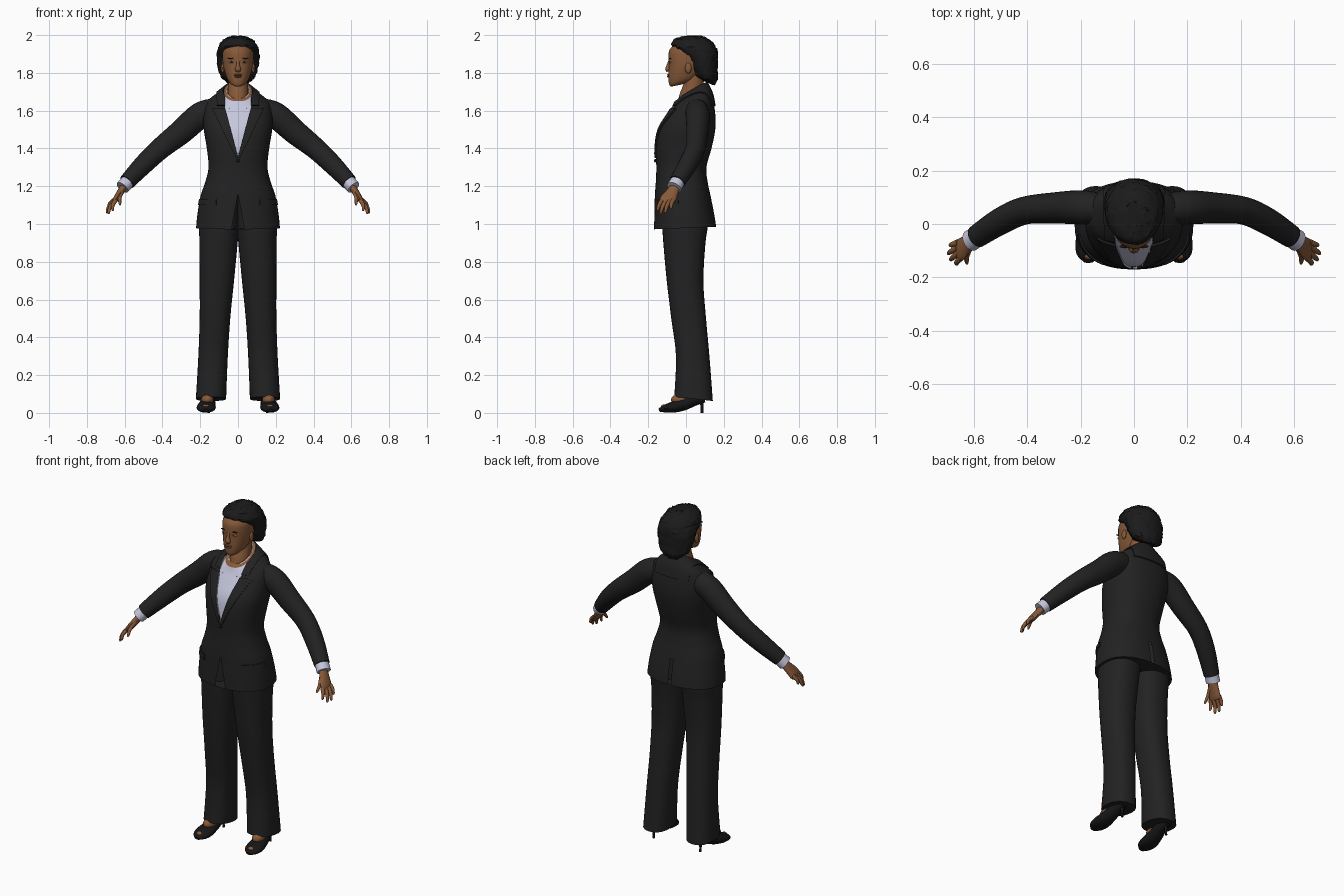
import bpy, bmesh, math, random
from mathutils import Vector

random.seed(4)
if "Cube" in bpy.data.objects:
    bpy.data.objects.remove(bpy.data.objects["Cube"])
made = []


def material(name, rgb):
    m = bpy.data.materials.new(name)
    m.use_nodes = True
    m.diffuse_color = (*rgb, 1)
    bsdf = m.node_tree.nodes["Principled BSDF"]
    bsdf.inputs["Base Color"].default_value = (*rgb, 1)
    bsdf.inputs["Roughness"].default_value = 0.8
    return m


SUIT = material("charcoal suit", (0.016, 0.016, 0.017))
SHIRT = material("pale shirt", (0.56, 0.57, 0.72))
SKIN = material("brown skin", (0.24, 0.1, 0.04))
HAIR = material("black hair", (0.011, 0.011, 0.011))
SHOE = material("black leather", (0.008, 0.008, 0.009))
LIPS = material("lip brown", (0.17, 0.06, 0.04))
EYE = material("eye white", (0.45, 0.4, 0.36))


def finish(name, bm, mats, mirror=False, thick=0):
    bmesh.ops.recalc_face_normals(bm, faces=bm.faces)
    mesh = bpy.data.meshes.new(name)
    bm.to_mesh(mesh)
    bm.free()
    for m in mats:
        mesh.materials.append(m)
    ob = bpy.data.objects.new(name, mesh)
    bpy.context.collection.objects.link(ob)
    if thick:
        ob.modifiers.new("Thickness", "SOLIDIFY").thickness = thick
    if mirror:
        ob.modifiers.new("Mirror", "MIRROR")
    made.append(ob)
    return ob


def smooth(rows, n=4):
    """Catmull-Rom interpolation of rows of numbers."""
    out = []
    for i in range(len(rows) - 1):
        p0, p1, p2 = rows[max(i - 1, 0)], rows[i], rows[i + 1]
        p3 = rows[min(i + 2, len(rows) - 1)]
        for k in range(n):
            t = k / n
            out.append([b + 0.5 * t * (c - a + t * (2 * a - 5 * b + 4 * c - d + t * (3 * (b - c) + d - a)))
                        for a, b, c, d in zip(p0, p1, p2, p3)])
    return out + [list(rows[-1])]


def loft(rings, caps=True, closed=True):
    bm = bmesh.new()
    vs = [[bm.verts.new(p) for p in r] for r in rings]
    n = len(rings[0])
    for a, b in zip(vs, vs[1:]):
        for i in range(n if closed else n - 1):
            j = (i + 1) % n
            bm.faces.new((a[i], a[j], b[j], b[i]))
    if caps:
        bm.faces.new(vs[0][::-1])
        bm.faces.new(vs[-1])
    return bm


def stack(rows, sides=32, power=2.0, n=4):
    """Rings up z; each row is front z, back z, centre x, half width, front y, back y."""
    rings = []
    for zf, zb, cx, hw, yf, yb in smooth(rows, n):
        ring = []
        for i in range(sides):
            a = 2 * math.pi * i / sides
            c, s = math.cos(a), math.sin(a)
            c = math.copysign(abs(c) ** (2 / power), c)
            s = math.copysign(abs(s) ** (2 / power), s)
            ring.append((cx + hw * c, (yf + yb) / 2 + s * (yb - yf) / 2, zf + (zb - zf) * (s + 1) / 2))
        rings.append(ring)
    return loft(rings)


def tube(rows, side=(0, 1, 0), sides=16, n=4):
    """Tube along a path; each row is x, y, z, radius along side, radius across."""
    rows = smooth(rows, n)
    pts = [Vector(r[:3]) for r in rows]
    rings = []
    for i, (p, r) in enumerate(zip(pts, rows)):
        d = (pts[min(i + 1, len(pts) - 1)] - pts[max(i - 1, 0)]).normalized()
        u = Vector(side)
        u = (u - d * u.dot(d)).normalized()
        v = d.cross(u)
        angles = [2 * math.pi * k / sides for k in range(sides)]
        rings.append([p + u * r[3] * math.cos(a) + v * r[4] * math.sin(a) for a in angles])
    return loft(rings)


def blob(name, centre, radii, mat, mirror=False):
    bm = bmesh.new()
    bmesh.ops.create_uvsphere(bm, u_segments=16, v_segments=10, radius=1)
    for v in bm.verts:
        v.co = Vector(c + r * q for c, r, q in zip(centre, radii, v.co))
    return finish(name, bm, [mat], mirror)


def cut(bm, x0, z0, x1, z1):
    """Slice along a line in the front plane, on both sides."""
    for s in (1, -1):
        bmesh.ops.bisect_plane(bm, geom=bm.verts[:] + bm.edges[:] + bm.faces[:], dist=1e-5,
                               plane_co=(s * x0, 0, z0), plane_no=(s * (z1 - z0), 0, x0 - x1))
    bm.normal_update()


def raise_faces(bm, rule, height):
    faces = [f for f in bm.faces if f.material_index == 0 and rule(f.calc_center_median(), f.normal)]
    if not faces:
        return
    new = bmesh.ops.extrude_face_region(bm, geom=faces)["geom"]
    bm.normal_update()
    for v in [g for g in new if isinstance(g, bmesh.types.BMVert)]:
        v.co += v.normal * height
    bm.normal_update()


# Jacket body with the shirt showing in the neckline
bm = stack([(.972, .985, 0, .222, -.17, .16), (1.05, 1.05, 0, .215, -.168, .15),
            (1.15, 1.15, 0, .198, -.165, .13), (1.22, 1.22, 0, .174, -.16, .115),
            (1.3, 1.3, 0, .156, -.157, .108), (1.4, 1.4, 0, .165, -.16, .135),
            (1.5, 1.5, 0, .181, -.145, .155), (1.58, 1.58, 0, .182, -.1, .155),
            (1.615, 1.67, 0, .165, -.078, .142), (1.635, 1.715, 0, .12, -.068, .126),
            (1.65, 1.75, 0, .075, -.062, .108)], sides=48, power=2.3)
bm.faces.ensure_lookup_table()
bm.faces[-1].material_index = 2
bmesh.ops.recalc_face_normals(bm, faces=bm.faces)
for line in ((0, 1.36, .07, 1.62), (.07, 1.6, .07, 1.7), (.01, 1.35, .135, 1.61),
             (0, 1.61, 1, 1.61), (0, 1.625, 1, 1.625), (.11, 1.6, .11, 1.7),
             (0, 1.16, .035, .97), (.01, 1, .01, 1.1), (0, 1.13, 1, 1.13),
             (0, 1.1, 1, 1.1), (.115, 1, .115, 1.2)):
    cut(bm, *line)


def in_neckline(c):
    return c.y < .03 and c.z > 1.36 and abs(c.x) < min(.07, (c.z - 1.36) * .07 / .26)


for f in bm.faces:
    if f.material_index == 0 and in_neckline(f.calc_center_median()):
        f.material_index = 1
slits = []
for f in bm.faces:
    c = f.calc_center_median()
    if f.normal.y < -.3 and c.z < 1.16 and abs(c.x) < (1.16 - c.z) * .035 / .19:
        slits.append(f)
    if f.normal.y > .3 and c.z < 1.13 and abs(c.x) < .01:
        slits.append(f)
bmesh.ops.delete(bm, geom=slits, context="FACES")
# Lapels, collar and pocket flaps
raise_faces(bm, lambda c, n: c.y < 0 and 1.35 < c.z < 1.61
            and abs(c.x) < .01 + (c.z - 1.35) * .125 / .26, .008)
raise_faces(bm, lambda c, n: c.z > 1.625 and abs(c.x) < .11, .007)
raise_faces(bm, lambda c, n: 1.1 < c.z < 1.13 and abs(c.x) > .115 and n.y < -.2, .006)
finish("jacket", bm, [SUIT, SHIRT, SKIN])
blob("jacket_button", (0, -.163, 1.335), (.009, .006, .009), SHOE)

# Shirt collar, open at the front with two points
top, low = [], []
for i in range(41):
    t = i / 20 - 1
    a = math.radians(90 + 145 * t)
    c, s = math.cos(a), math.sin(a)
    z = 1.706 + .042 * s
    top.append((.063 * c, .03 + .072 * s, z))
    low.append((.08 * c, .03 + (.085 + .05 * t ** 4) * s, z - .032 - .03 * t ** 8))
finish("shirt_collar", loft([top, low], caps=False, closed=False), [SHIRT], thick=.004)

# Sleeves and cuffs
finish("sleeves", tube([(.12, .055, 1.6, .06, .066), (.2, .062, 1.575, .064, .069),
                        (.3, .06, 1.488, .058, .065), (.41, .05, 1.4, .052, .057),
                        (.5, .01, 1.315, .05, .052), (.588, -.047, 1.222, .043, .043)],
                       sides=24), [SUIT], True)
finish("cuffs", tube([(.57, -.035, 1.24, .038, .038), (.612, -.063, 1.193, .041, .037)]), [SHIRT], True)

# Hands
finish("palms", tube([(.595, -.05, 1.21, .026, .02), (.625, -.075, 1.165, .034, .018),
                      (.648, -.095, 1.13, .043, .015), (.658, -.1, 1.112, .036, .01)]), [SKIN], True)
fingers = {"index": ((.648, -.127, 1.125), (.665, -.152, 1.07)),
           "middle": ((.655, -.108, 1.12), (.688, -.136, 1.053)),
           "ring": ((.66, -.088, 1.12), (.697, -.112, 1.058)),
           "little": ((.658, -.068, 1.126), (.69, -.08, 1.08)),
           "thumb": ((.615, -.09, 1.17), (.626, -.15, 1.1))}
for name, (base, tip) in fingers.items():
    a, b = Vector(base), Vector(tip)
    mid = (a + b) / 2 + Vector((.006, -.003, .003))
    finish(name + "_fingers", tube([(*a, .012, .012), (*mid, .01, .01), (*b.lerp(a, .1), .007, .007),
                                    (*b, .002, .002)], sides=10, n=3), [SKIN], True)

# Trousers
finish("trouser_legs", stack([(.085, .063, .143, .08, -.062, .142), (.3, .3, .132, .078, -.053, .124),
                              (.5, .5, .122, .081, -.078, .106), (.7, .7, .112, .091, -.102, .092),
                              (.9, .9, .103, .101, -.12, .103), (1.0, 1.0, .1, .104, -.125, .115),
                              (1.15, 1.15, .085, .085, -.12, .1)], power=2.3), [SUIT], True)

# Shoes with thin heels
finish("shoes", tube([(.17, -.143, .014, .016, .008), (.17, -.115, .022, .044, .02),
                      (.168, -.07, .03, .051, .029), (.163, -.015, .045, .043, .033),
                      (.157, .04, .07, .036, .034), (.155, .095, .085, .026, .03)],
                     side=(1, 0, 0)), [SHOE], True)
finish("shoe_heels", tube([(.155, .085, 0, .007, .007), (.155, .084, .04, .008, .008),
                           (.155, .08, .08, .02, .018)], sides=10), [SHOE], True)
blob("insteps", (.162, -.03, .07), (.034, .05, .03), SKIN, True)
blob("toe_openings", (.17, -.118, .032), (.018, .014, .013), SKIN, True)

# Neck and head
finish("neck", stack([(1.6, 1.6, 0, .058, -.05, .08), (1.68, 1.7, 0, .054, -.036, .088),
                      (1.74, 1.76, 0, .051, -.014, .095), (1.8, 1.82, 0, .05, -.01, .1)]), [SKIN])
finish("head", stack([(1.727, 1.735, 0, .018, -.08, -.04), (1.738, 1.745, 0, .038, -.089, 0),
                      (1.765, 1.765, 0, .056, -.093, .05), (1.8, 1.8, 0, .069, -.093, .085),
                      (1.84, 1.84, 0, .079, -.091, .11), (1.88, 1.88, 0, .083, -.093, .13),
                      (1.92, 1.92, 0, .08, -.088, .13), (1.955, 1.955, 0, .055, -.06, .1)],
                     power=2.15), [SKIN])
finish("nose", tube([(0, -.087, 1.868, .007, .005), (0, -.094, 1.84, .009, .009),
                     (0, -.097, 1.82, .017, .013), (0, -.093, 1.808, .012, .008)],
                    side=(1, 0, 0)), [SKIN])
blob("ears", (.081, .012, 1.825), (.009, .017, .028), SKIN, True)
blob("upper_lip", (0, -.092, 1.789), (.023, .008, .005), LIPS)
blob("lower_lip", (0, -.091, 1.78), (.019, .009, .006), LIPS)
blob("eyes", (.034, -.083, 1.857), (.014, .006, .005), EYE, True)
blob("pupils", (.034, -.087, 1.857), (.005, .004, .005), HAIR, True)
blob("eyebrows", (.036, -.084, 1.877), (.019, .006, .0028), HAIR, True)

# Short tousled hair
bm = stack([(1.765, 1.735, 0, .05, .085, .15), (1.78, 1.765, 0, .086, .05, .166),
            (1.82, 1.82, 0, .104, .025, .167), (1.88, 1.88, 0, .113, .0, .168),
            (1.92, 1.92, 0, .11, -.055, .165), (1.95, 1.95, 0, .098, -.077, .15),
            (1.98, 1.98, 0, .07, -.058, .118), (1.993, 1.996, 0, .03, -.01, .08)], sides=40)
for v in bm.verts:
    v.co += Vector(random.uniform(-.004, .004) for _ in range(3))
finish("hair", bm, [HAIR])

# Smooth shading with sharp edges kept
bpy.ops.object.select_all(action="DESELECT")
for ob in made:
    ob.select_set(True)
bpy.context.view_layer.objects.active = made[0]
bpy.ops.object.shade_smooth_by_angle(angle=math.radians(40))
